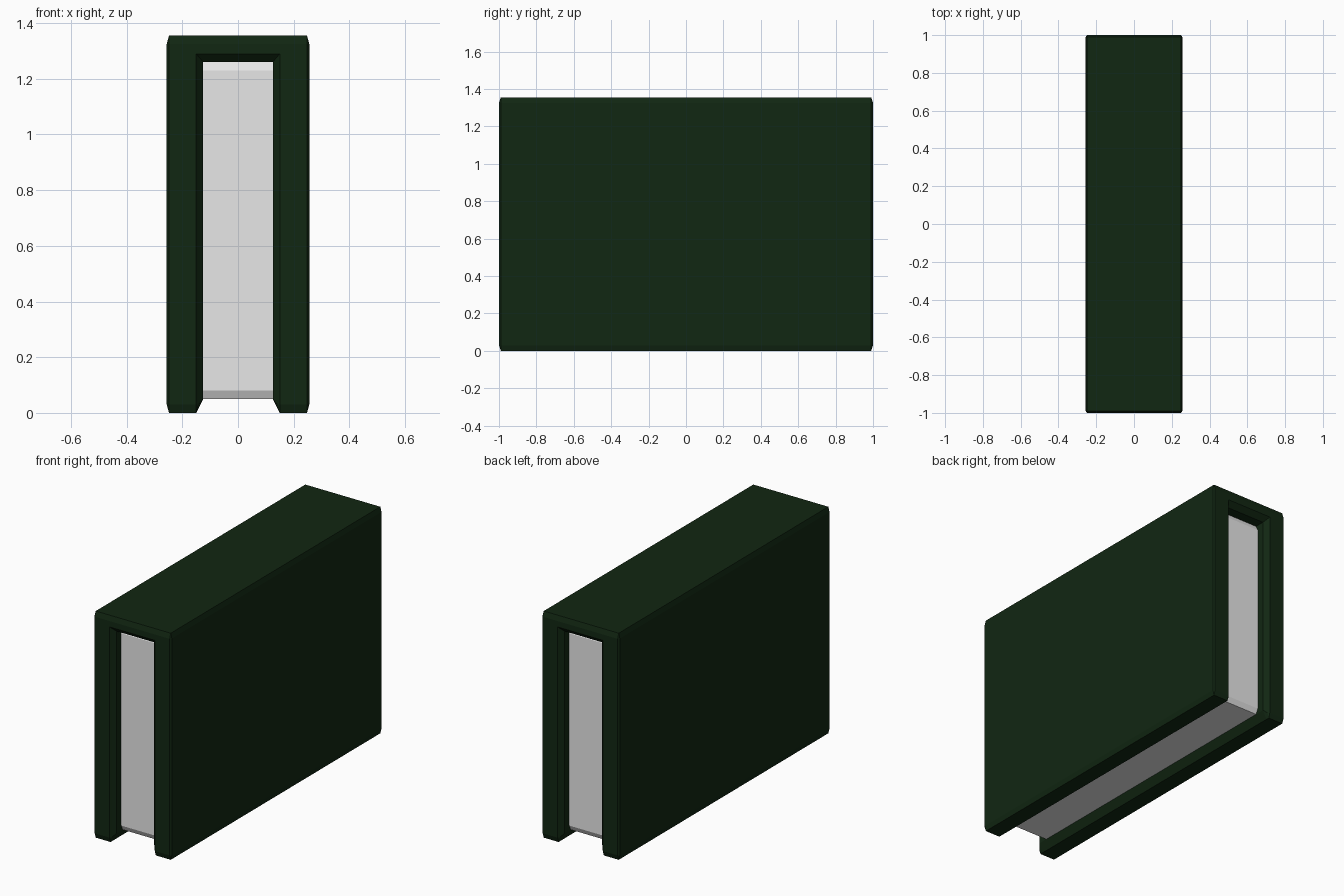
import bpy, bmesh

if "Cube" in bpy.data.objects:
    bpy.data.objects.remove(bpy.data.objects["Cube"])


def material(name, rgb):
    m = bpy.data.materials.new(name)
    m.diffuse_color = (*rgb, 1)
    m.use_nodes = True
    m.node_tree.nodes["Principled BSDF"].inputs["Base Color"].default_value = m.diffuse_color
    return m


def loft(name, sections, mat):
    """Join matching closed (x, z) profiles placed along y, capping both ends."""
    bm = bmesh.new()
    rings = [[bm.verts.new((x, y, z)) for x, z in pts] for y, pts in sections]
    n = len(rings[0])
    for a, b in zip(rings, rings[1:]):
        for i in range(n):
            j = (i + 1) % n
            bm.faces.new((a[i], a[j], b[j], b[i]))
    bm.faces.new(rings[0])
    bm.faces.new(rings[-1])
    bmesh.ops.remove_doubles(bm, verts=bm.verts, dist=1e-5)
    bmesh.ops.recalc_face_normals(bm, faces=bm.faces)
    me = bpy.data.meshes.new(name)
    bm.to_mesh(me)
    bm.free()
    me.materials.append(mat)
    ob = bpy.data.objects.new(name, me)
    bpy.context.collection.objects.link(ob)
    return ob


def mirrored(half):
    return half + [(-x, z) for x, z in reversed(half)]


green = material("dark green", (0.0056, 0.020, 0.006))
white = material("paper white", (0.8, 0.8, 0.8))


# Cover: upside-down U with chamfered outer and inner edges
def cover_section(xt, xs, zt, zs, zl, zb, xb, xi, zi, zc):
    return mirrored([(xt, zt), (xs, zs), (xs, zl), (xt, zb),
                     (xb, zb), (xi, zi), (xi, zc)])


end = cover_section(.248, .248, 1.325, 1.325, .03, .03, .15, .15, .03, 1.29)
rim = cover_section(.248, .256, 1.355, 1.325, .03, 0, .15, .142, .03, 1.28)
mid = cover_section(.248, .256, 1.355, 1.325, .03, 0, .15, .125, .05, 1.26)
loft("cover", [(-1, end), (-.99, rim), (-.97, mid),
               (.97, mid), (.99, rim), (1, end)], green)


# Pages: recessed block with sloped top and bottom end edges
def page_section(z0, z1):
    return mirrored([(.125, z1), (.125, z0)])


loft("pages", [(-.925, page_section(.08, 1.23)), (-.91, page_section(.05, 1.26)),
               (.91, page_section(.05, 1.26)), (.925, page_section(.08, 1.23))], white)
